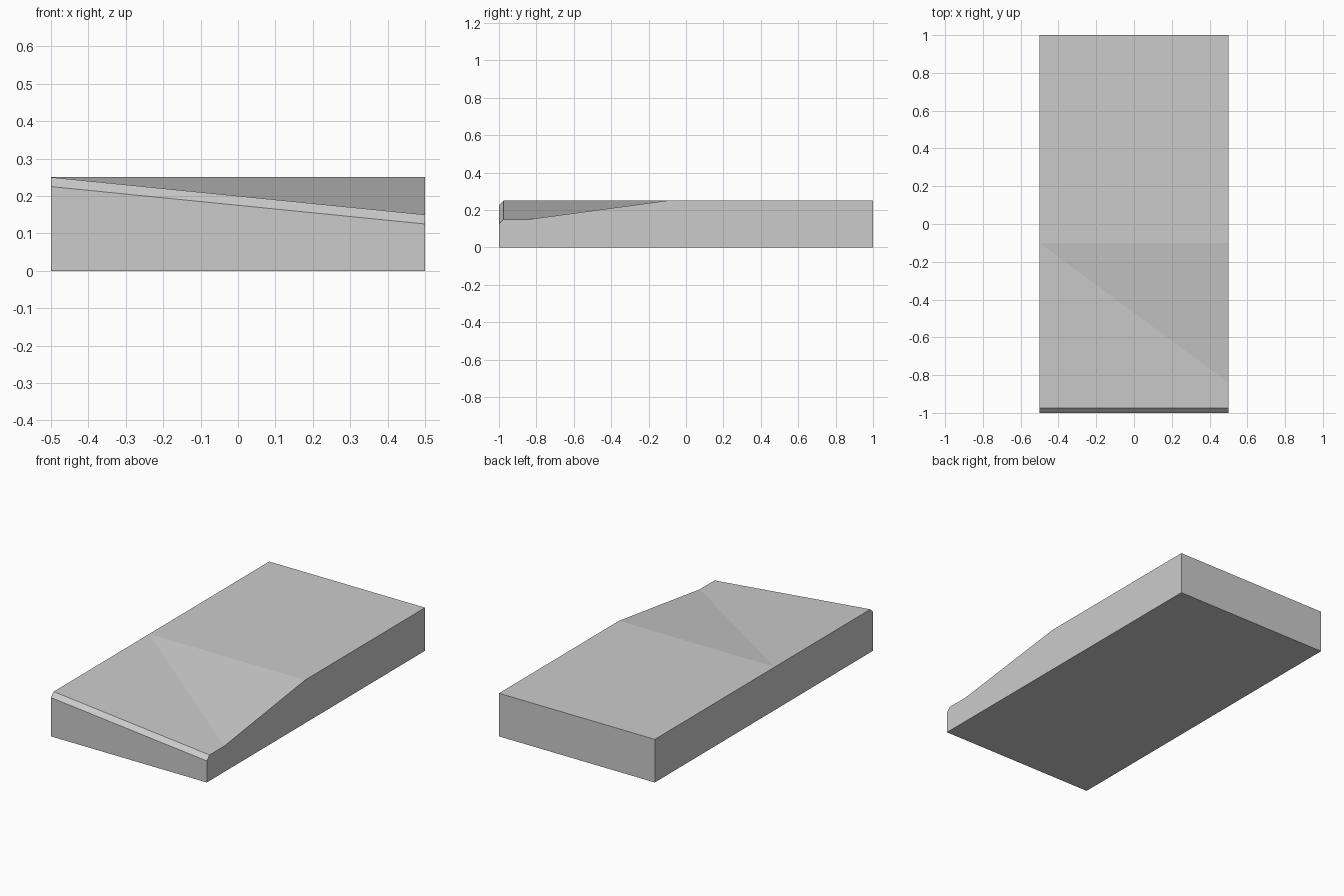
import bpy
import bmesh

cube = bpy.data.objects.get("Cube")
if cube:
    bpy.data.objects.remove(cube, do_unlink=True)

# One plain grey for the whole block
grey = bpy.data.materials.new("plain grey")
grey.use_nodes = True
colour = (0.6, 0.6, 0.6, 1)
grey.diffuse_color = colour
grey.node_tree.nodes["Principled BSDF"].inputs["Base Color"].default_value = colour

HALF_WIDTH, HEIGHT, DROP, CHAMFER = 0.5, 0.25, 0.1, 0.025
FOLD, RAMP_END = -0.1, -0.84

bm = bmesh.new()


def side_profile(x, front_height, ramp=()):
    """Side outline as (y, z) points, from bottom front round to the chamfer."""
    outline = [(-1, 0), (1, 0), (1, HEIGHT), (FOLD, HEIGHT), *ramp,
               (CHAMFER - 1, front_height), (-1, front_height - CHAMFER)]
    return [bm.verts.new((x, y, z)) for y, z in outline]


# High side stays level; low side ramps down towards the front
high = side_profile(-HALF_WIDTH, HEIGHT)
low = side_profile(HALF_WIDTH, HEIGHT - DROP, [(RAMP_END, HEIGHT - DROP)])
bm.faces.new(high)
bm.faces.new(low)

# Bottom, back and level top
for i in range(3):
    bm.faces.new((high[i], high[i + 1], low[i + 1], low[i]))
# Triangular ramp, tilted front deck, chamfer and front wall
bm.faces.new((high[3], low[4], low[3]))
bm.faces.new((high[3], high[4], low[5], low[4]))
bm.faces.new((high[4], high[5], low[6], low[5]))
bm.faces.new((high[5], high[0], low[0], low[6]))
bmesh.ops.recalc_face_normals(bm, faces=bm.faces[:])

mesh = bpy.data.meshes.new("ramped_block")
bm.to_mesh(mesh)
bm.free()
mesh.materials.append(grey)
block = bpy.data.objects.new("ramped_block", mesh)
bpy.context.collection.objects.link(block)
